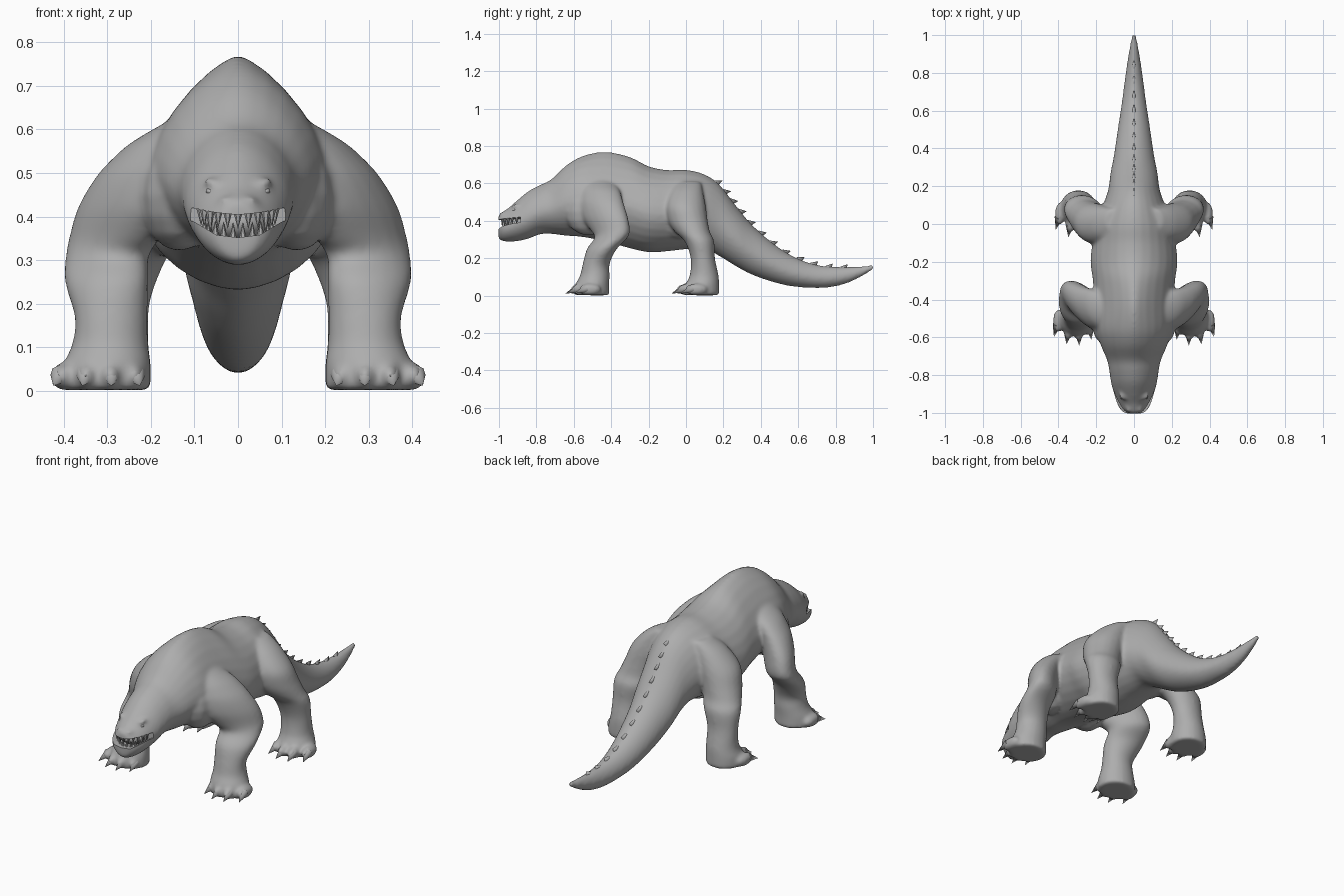
import bpy, bmesh, math
from mathutils import Vector

if "Cube" in bpy.data.objects:
    bpy.data.objects.remove(bpy.data.objects["Cube"])

grey = bpy.data.materials.new("grey_hide")
grey.diffuse_color = (0.42, 0.42, 0.42, 1)
grey.use_nodes = True
grey.node_tree.nodes["Principled BSDF"].inputs["Base Color"].default_value = grey.diffuse_color


def smooth(ob, angle):
    bpy.ops.object.select_all(action='DESELECT')
    ob.select_set(True)
    bpy.context.view_layer.objects.active = ob
    bpy.ops.object.shade_smooth_by_angle(angle=math.radians(angle))


def finish(name, bm, angle=50):
    bmesh.ops.recalc_face_normals(bm, faces=bm.faces)
    me = bpy.data.meshes.new(name)
    bm.to_mesh(me)
    bm.free()
    ob = bpy.data.objects.new(name, me)
    bpy.context.collection.objects.link(ob)
    me.materials.append(grey)
    smooth(ob, angle)
    return ob


def apply_mods(ob):
    bpy.context.view_layer.objects.active = ob
    for m in list(ob.modifiers):
        bpy.ops.object.modifier_apply(modifier=m.name)


def loft(bm, rings):
    loops = [[bm.verts.new(p) for p in r] for r in rings]
    n = len(loops[0])
    for a, b in zip(loops, loops[1:]):
        for i in range(n):
            bm.faces.new((a[i], a[(i + 1) % n], b[(i + 1) % n], b[i]))
    bm.faces.new(loops[0])
    bm.faces.new(loops[-1])


def refine(rows, steps=4):
    # smooth curve through the rows of measurements
    out = []
    for i in range(len(rows) - 1):
        p = [rows[max(0, min(len(rows) - 1, i + k))] for k in (-1, 0, 1, 2)]
        for s in range(steps):
            t = s / steps
            out.append([b + .5 * t * (c - a + t * (2 * a - 5 * b + 4 * c - d + t * (3 * (b - c) + d - a)))
                        for a, b, c, d in zip(*p)])
    return out + [list(rows[-1])]


def spow(v, e):
    return math.copysign(abs(v) ** e, v)


def body_ring(y, top, bot, w, n=28):
    # oval with a peaked spine, strongest over the shoulders
    mid = bot + (top - bot) * 0.45
    peak = 1.8 - .4 * math.exp(-((y + .42) / .2) ** 2)
    out = []
    for i in range(n):
        t = 2 * math.pi * i / n
        e = 2 / (peak if math.cos(t) > 0 else 1.8)
        c = spow(math.cos(t), e)
        out.append((w * spow(math.sin(t), e), y, mid + c * ((top - mid) if c > 0 else (mid - bot))))
    return out


def leg_ring(side, z, cx, cy, rx, ry, skew=0, n=20):
    out = []
    for i in range(n):
        t = 2 * math.pi * i / n
        x = rx * math.cos(t)
        out.append((side * (cx + x), cy + ry * math.sin(t) + skew * x, z))
    return out


def cone(bm, base, tip, r, flat=1.0, seg=8):
    # tapered spike from base to tip, optionally thinned in x
    base, tip = Vector(base), Vector(tip)
    q = (tip - base).to_track_quat('Z', 'Y')
    ring = []
    for i in range(seg):
        a = 2 * math.pi * i / seg
        p = q @ Vector((r * math.cos(a), r * math.sin(a), 0))
        ring.append(bm.verts.new(base + Vector((p.x * flat, p.y, p.z))))
    t = bm.verts.new(tip)
    bm.faces.new(ring)
    for i in range(seg):
        bm.faces.new((ring[i], ring[(i + 1) % seg], t))


def blob(bm, c, size, tilt=0):
    # stretched ball, tilted in the front plane
    ca, sa = math.cos(tilt), math.sin(tilt)
    for v in bmesh.ops.create_uvsphere(bm, u_segments=14, v_segments=8, radius=1)['verts']:
        x, y, z = (v.co[k] * size[k] for k in range(3))
        v.co = Vector((x * ca - z * sa, y, x * sa + z * ca)) + Vector(c)


# y, top, bottom, half width from snout to tail tip
BODY = [(-1.003, .432, .305, .045), (-.985, .446, .292, .07), (-.95, .468, .288, .09),
        (-.9, .512, .291, .106), (-.84, .56, .305, .122), (-.78, .592, .328, .131),
        (-.72, .622, .33, .143), (-.64, .697, .32, .177), (-.55, .748, .313, .203),
        (-.43, .77, .288, .21), (-.3, .742, .253, .218), (-.2, .692, .232, .231),
        (-.1, .672, .237, .22), (0, .673, .248, .203), (.1, .648, .25, .165),
        (.18, .592, .21, .137), (.27, .477, .155, .125), (.35, .382, .113, .109),
        (.45, .292, .077, .094), (.55, .223, .052, .079), (.65, .178, .042, .064),
        (.75, .157, .042, .051), (.85, .153, .062, .037), (.93, .157, .097, .024),
        (1.003, .165, .14, .011)]
# z, centre x, centre y, radius x, radius y, skew
FRONT_LEG = [(.62, .1, -.47, .06, .08, .2), (.575, .16, -.46, .078, .095, .4),
             (.54, .193, -.455, .088, .1, .5), (.49, .223, -.45, .104, .104, .55),
             (.42, .252, -.435, .116, .103, .6), (.35, .283, -.405, .105, .092, .5),
             (.31, .3, -.4, .096, .083, .3), (.25, .302, -.45, .096, .078, .2),
             (.17, .291, -.48, .084, .072, 0), (.11, .293, -.487, .087, .079, 0),
             (.06, .3, -.5, .1, .09, 0), (.002, .302, -.5, .102, .092, 0)]
HIND_LEG = [(.61, .1, .02, .05, .06, 0), (.56, .15, .005, .078, .085, 0), (.48, .195, 0, .108, .106, 0),
            (.4, .22, .01, .112, .106, .1), (.34, .245, .035, .107, .093, .1),
            (.29, .27, .072, .1, .079, 0), (.2, .285, .09, .083, .065, 0), (.11, .288, .097, .083, .077, 0),
            (.06, .293, .088, .094, .09, 0), (.002, .295, .085, .096, .094, 0)]

# toes: tip x, tip y for the front foot
TOES = [(.225, -.608), (.29, -.638), (.357, -.632), (.424, -.592)]
FEET = [(0, 0), (-.01, .567)]

# body, head, legs and toes blended into one skin
bm = bmesh.new()
loft(bm, [body_ring(*s) for s in refine(BODY)])
for side in (-1, 1):
    for leg in (FRONT_LEG, HIND_LEG):
        loft(bm, [leg_ring(side, *s) for s in refine(leg)])
    for ox, oy in FEET:
        for tx, ty in TOES:
            x = .3 + (tx - .3) * .83
            blob(bm, (side * (x + ox), ty + .078 + oy, .033), (.026, .062, .032))
    # chest muscle joining body and arm, hip muscle
    blob(bm, (side * .135, -.52, .45), (.09, .13, .13))
    blob(bm, (side * .145, -.03, .44), (.085, .13, .14))
    # brow ridge, nostril bump
    blob(bm, (side * .052, -.905, .475), (.03, .03, .012), side * .3)
    blob(bm, (side * .026, -.975, .437), (.02, .02, .012))
skin = finish("body", bm)
m = skin.modifiers.new("blend", 'REMESH')
m.mode = 'VOXEL'
m.voxel_size = 0.009
m = skin.modifiers.new("relax", 'SMOOTH')
m.factor = 0.5
m.iterations = 11
apply_mods(skin)

# mouth slot, rising a little at the corners
bm = bmesh.new()
prof = [(-.2, .43, .42), (-.1, .419, .388), (-.05, .409, .358), (0, .404, .352),
        (.05, .409, .358), (.1, .419, .388), (.2, .43, .42)]
loft(bm, [[(x, -1.1, hi), (x, -.885, hi), (x, -.885, lo), (x, -1.1, lo)] for x, hi, lo in prof])
cutter = finish("mouth_cutter", bm)
cutter.hide_render = True
m = skin.modifiers.new("mouth", 'BOOLEAN')
m.operation = 'DIFFERENCE'
m.solver = 'EXACT'
m.object = cutter
apply_mods(skin)
bpy.data.objects.remove(cutter)
smooth(skin, 50)

# mouth lining behind the teeth
bm = bmesh.new()
blob(bm, (0, -.89, .385), (.078, .08, .045))
finish("mouth_lining", bm)

# interlocking teeth around the jaw arc
bm = bmesh.new()
N = 11
for i in range(N):
    a = math.radians(-80 + 160 * i / (N - 1))
    x, y = .086 * math.sin(a), -.888 - .093 * math.cos(a)
    lift = .008 * math.sin(a) ** 2
    long = .05 if i in (2, 8) else .036
    cone(bm, (x, y, .41 + lift), (x, y - .003, .407 + lift - long), .0105, seg=6)
    if i < N - 1:
        a += math.radians(8)
        x, y = .081 * math.sin(a), -.888 - .088 * math.cos(a)
        lift = .02 * math.sin(a) ** 2
        cone(bm, (x, y, .345 + lift), (x, y - .003, .387 + lift * .5), .0095, seg=6)
finish("teeth", bm, 40)

# eyes under the brows
bm = bmesh.new()
for side in (-1, 1):
    blob(bm, (side * .06, -.917, .456), (.015, .012, .008), side * .3)
finish("eyes", bm)

# claws
bm = bmesh.new()
for side in (-1, 1):
    for ox, oy in FEET:
        for tx, ty in TOES:
            x = .3 + (tx - .3) * .87
            cone(bm, (side * (x + ox), ty + .06 + oy, .037), (side * (tx + ox), ty - .006 + oy, .012), .023)
finish("claws", bm, 60)

# row of backswept fins along the tail ridge
bm = bmesh.new()
SPIKES = [.16, .205, .245, .29, .34, .4, .46, .53, .605, .68, .76, .84]


def ridge(y):
    for a, b in zip(BODY, BODY[1:]):
        if a[0] <= y <= b[0]:
            return a[1] + (b[1] - a[1]) * (y - a[0]) / (b[0] - a[0])


for k, y in enumerate(SPIKES):
    slope = Vector((0, .02, ridge(y + .02) - ridge(y))).normalized()
    up = Vector((0, -slope.z, slope.y))
    base = Vector((0, y, ridge(y))) - up * .012
    cone(bm, base, base + up * (.04 - .0012 * k) + slope * .024, .024, flat=.4, seg=6)
finish("tail_spikes", bm, 80)
